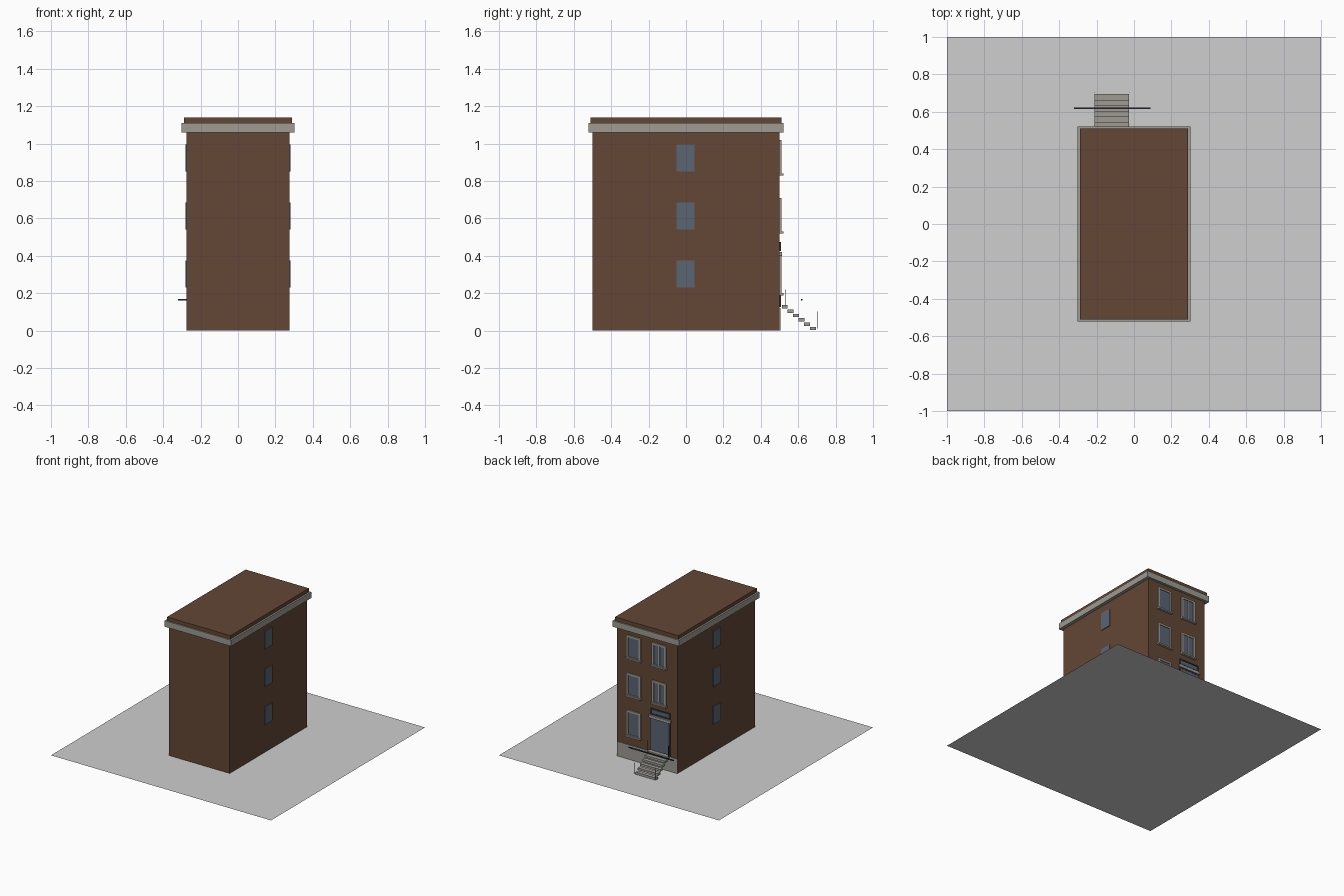
import bpy
import bmesh
from mathutils import Vector

cube = bpy.data.objects.get("Cube")
if cube:
    bpy.data.objects.remove(cube, do_unlink=True)


def material(name, rgb):
    m = bpy.data.materials.new(name)
    m.use_nodes = True
    colour = (*rgb, 1)
    m.diffuse_color = colour
    m.node_tree.nodes["Principled BSDF"].inputs["Base Color"].default_value = colour
    return m


BRICK = material("brown brick", (0.125, 0.063, 0.036))
STONE = material("grey stone", (0.34, 0.325, 0.285))
GLASS = material("blue grey glass", (0.105, 0.128, 0.175))
METAL = material("dark metal", (0.035, 0.04, 0.055))
PAVING = material("pale paving", (0.62, 0.62, 0.62))


def finish(name, bm, mat):
    mesh = bpy.data.meshes.new(name)
    bm.to_mesh(mesh)
    bm.free()
    mesh.materials.append(mat)
    obj = bpy.data.objects.new(name, mesh)
    bpy.context.collection.objects.link(obj)
    return obj


def boxes(name, mat, *spans):
    """One object made of boxes, each given as (x0, x1), (y0, y1), (z0, z1)."""
    bm = bmesh.new()
    for span in spans:
        lo = Vector([s[0] for s in span])
        hi = Vector([s[1] for s in span])
        verts = bmesh.ops.create_cube(bm, size=1)["verts"]
        bmesh.ops.scale(bm, vec=hi - lo, verts=verts)
        bmesh.ops.translate(bm, vec=(lo + hi) / 2, verts=verts)
    return finish(name, bm, mat)


def frame(x, half, z0, z1, border, depth):
    """Spans of a rectangular surround on the entrance wall."""
    y = (WALL_Y, WALL_Y + depth)
    return [((x - half, x - half + border), y, (z0, z1)),
            ((x + half - border, x + half), y, (z0, z1)),
            ((x - half + border, x + half - border), y, (z1 - border, z1)),
            ((x - half + border, x + half - border), y, (z0, z0 + border))]


WALL_X, WALL_Y = 0.275, 0.5
DOOR_X = -0.118
FLOORS = (0.19, 0.52, 0.83)

# Ground sheet
bm = bmesh.new()
bmesh.ops.create_grid(bm, x_segments=1, y_segments=1, size=1)
finish("ground", bm, PAVING)

# Main block, cornice and roof
boxes("walls", BRICK, ((-WALL_X, WALL_X), (-WALL_Y, WALL_Y), (0.001, 1.07)))
boxes("cornice", STONE, ((-0.302, 0.302), (-0.52, 0.52), (1.06, 1.11)))
boxes("roof_cap", BRICK, ((-0.288, 0.288), (-0.51, 0.51), (1.105, 1.14)))
boxes("stone_base", STONE, ((-WALL_X, WALL_X), (WALL_Y, 0.505), (0.001, 0.12)))

# Plain side windows
for side, label in ((1, "left"), (-1, "right")):
    xs = sorted((side * 0.27, side * 0.281))
    boxes(f"{label}_side_windows", GLASS,
          *[(xs, (-0.05, 0.046), (z, z + 0.146)) for z in (0.23, 0.54, 0.85)])

# Entrance wall windows: single panes on one side, paired panes above the door
for x, floors, paired in ((0.122, FLOORS, False), (-0.11, FLOORS[1:], True)):
    for z in floors:
        top = z + (0.215 if z == FLOORS[0] else 0.19)
        surround = frame(x, 0.065, z, top, 0.016, 0.01)
        if paired:
            surround.append(((x - 0.006, x + 0.006), (WALL_Y, 0.509),
                             (z + 0.016, top - 0.016)))
        boxes("window_surround", STONE, *surround)
        boxes("window_sill", STONE,
              ((x - 0.07, x + 0.07), (WALL_Y, 0.52), (z - 0.002, z + 0.01)))
        boxes("window_glass", GLASS,
              ((x - 0.05, x + 0.05), (WALL_Y, 0.504), (z + 0.015, top - 0.015)))

# Door, stone lintel and transom light
boxes("door_frame", METAL, *frame(DOOR_X, 0.09, 0.125, 0.4, 0.01, 0.007))
boxes("door", GLASS, ((DOOR_X - 0.08, DOOR_X + 0.08), (WALL_Y, 0.506), (0.13, 0.391)))
boxes("door_lintel", STONE, ((DOOR_X - 0.1, DOOR_X + 0.1), (WALL_Y, 0.514), (0.4, 0.42)))
boxes("transom_frame", METAL, *frame(DOOR_X, 0.09, 0.425, 0.475, 0.01, 0.008))
boxes("transom_glass", GLASS,
      ((DOOR_X - 0.08, DOOR_X + 0.08), (WALL_Y, 0.504), (0.434, 0.466)))

# Open flight of slab steps
steps = []
for i in range(6):
    y, z = 0.662 - i * 0.03, 0.002 + i * 0.0233
    steps.append(((DOOR_X - 0.092, DOOR_X + 0.092), (y, y + 0.032), (z, z + 0.018)))
boxes("steps", STONE, *steps)

# Slim railing posts and the cross bar
posts = []
for x in (DOOR_X - 0.095, DOOR_X + 0.095):
    for y, z in ((0.53, 0.13), (0.705, 0.012)):
        posts.append(((x - 0.002, x + 0.002), (y - 0.002, y + 0.002), (z, z + 0.09)))
boxes("railing_posts", METAL, *posts)
boxes("railing_bar", METAL, ((-0.32, 0.088), (0.615, 0.624), (0.161, 0.169)))
